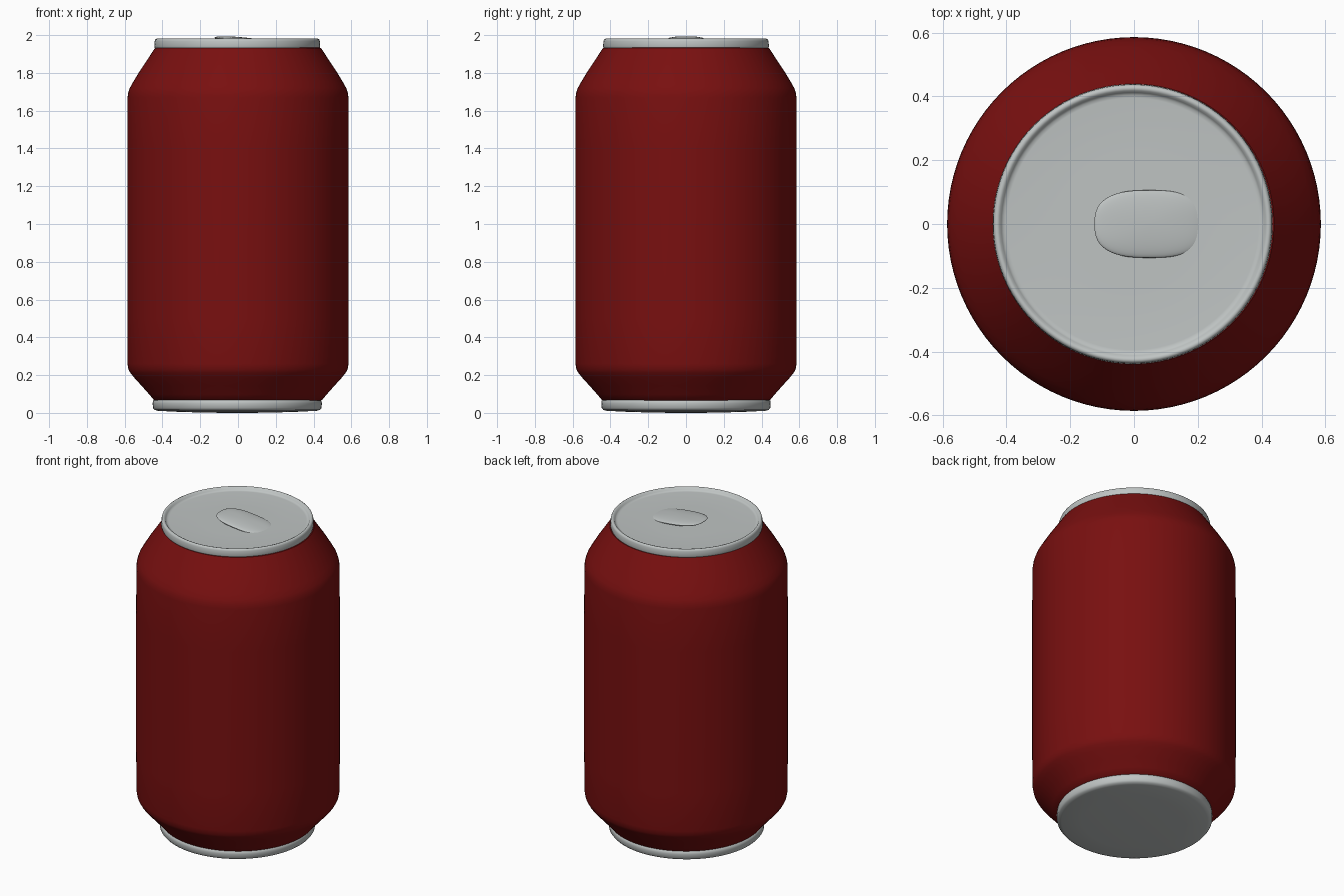
import bpy, bmesh, math
from mathutils import Matrix

if "Cube" in bpy.data.objects:
    bpy.data.objects.remove(bpy.data.objects["Cube"])


def material(name, rgb):
    m = bpy.data.materials.new(name)
    m.diffuse_color = (*rgb, 1)
    m.use_nodes = True
    m.node_tree.nodes["Principled BSDF"].inputs["Base Color"].default_value = m.diffuse_color
    return m


RED = material("dark red paint", (0.19, 0.005, 0.005))
SILVER = material("aluminium", (0.52, 0.55, 0.545))


def finish(bm, name, mat, angle):
    bmesh.ops.recalc_face_normals(bm, faces=bm.faces)
    me = bpy.data.meshes.new(name)
    bm.to_mesh(me)
    bm.free()
    me.materials.append(mat)
    ob = bpy.data.objects.new(name, me)
    bpy.context.collection.objects.link(ob)
    bpy.ops.object.select_all(action='DESELECT')
    ob.select_set(True)
    bpy.context.view_layer.objects.active = ob
    bpy.ops.object.shade_smooth_by_angle(angle=math.radians(angle))
    return ob


def lathe(name, profile, mat, angle=40, steps=96):
    """Spin an (r, z) profile around the z axis."""
    bm = bmesh.new()
    vs = [bm.verts.new((r, 0, z)) for r, z in profile]
    es = [bm.edges.new(p) for p in zip(vs, vs[1:])]
    bmesh.ops.spin(bm, geom=vs + es, cent=(0, 0, 0), axis=(0, 0, 1),
                   angle=math.tau, steps=steps, use_duplicate=False)
    bmesh.ops.remove_doubles(bm, verts=bm.verts, dist=1e-5)
    return finish(bm, name, mat, angle)


# Painted body with tapered shoulder and foot
lathe("can_body", [
    (0.435, 0.065), (0.447, 0.07), (0.47, 0.098), (0.51, 0.143), (0.55, 0.187),
    (0.57, 0.212), (0.58, 0.23), (0.585, 0.26),
    (0.586, 0.5), (0.586, 1.4),
    (0.585, 1.67), (0.581, 1.697), (0.573, 1.72), (0.555, 1.752),
    (0.52, 1.81), (0.48, 1.87), (0.455, 1.908), (0.439, 1.932), (0.425, 1.935)], RED)

# Lid with raised rim and shallow recess
lid = lathe("lid", [
    (0.425, 1.925), (0.436, 1.93), (0.439, 1.94), (0.437, 1.968), (0.434, 1.977),
    (0.427, 1.981), (0.418, 1.978), (0.412, 1.968), (0.405, 1.962),
    (0.395, 1.961), (0.2, 1.961), (0, 1.961)], SILVER, 60)

# Base ring with slightly domed underside
base = lathe("base", [
    (0.435, 0.072), (0.446, 0.065), (0.448, 0.05), (0.446, 0.026), (0.438, 0.016),
    (0.42, 0.011), (0.3, 0.005), (0.15, 0.001), (0, 0)], SILVER, 60)
lid.location.x = base.location.x = -0.004

# Pull tab: domed rounded-oblong pill, tilted up at its left end
bm = bmesh.new()
bmesh.ops.create_uvsphere(bm, u_segments=64, v_segments=24, radius=1)
for v in bm.verts:
    a, rad = math.atan2(v.co.y, v.co.x), math.hypot(v.co.x, v.co.y)
    c, s = math.cos(a), math.sin(a)
    k = (abs(c) ** 2.7 + abs(s) ** 2.7) ** (-1 / 2.7)
    v.co = (0.173 * rad * k * c, 0.106 * rad * k * s, 0.017 * v.co.z)
bmesh.ops.transform(bm, verts=bm.verts, matrix=Matrix.Translation((0.048, 0, 1.969))
                    @ Matrix.Rotation(math.radians(6), 4, 'Y'))
finish(bm, "pull_tab", SILVER, 60)
